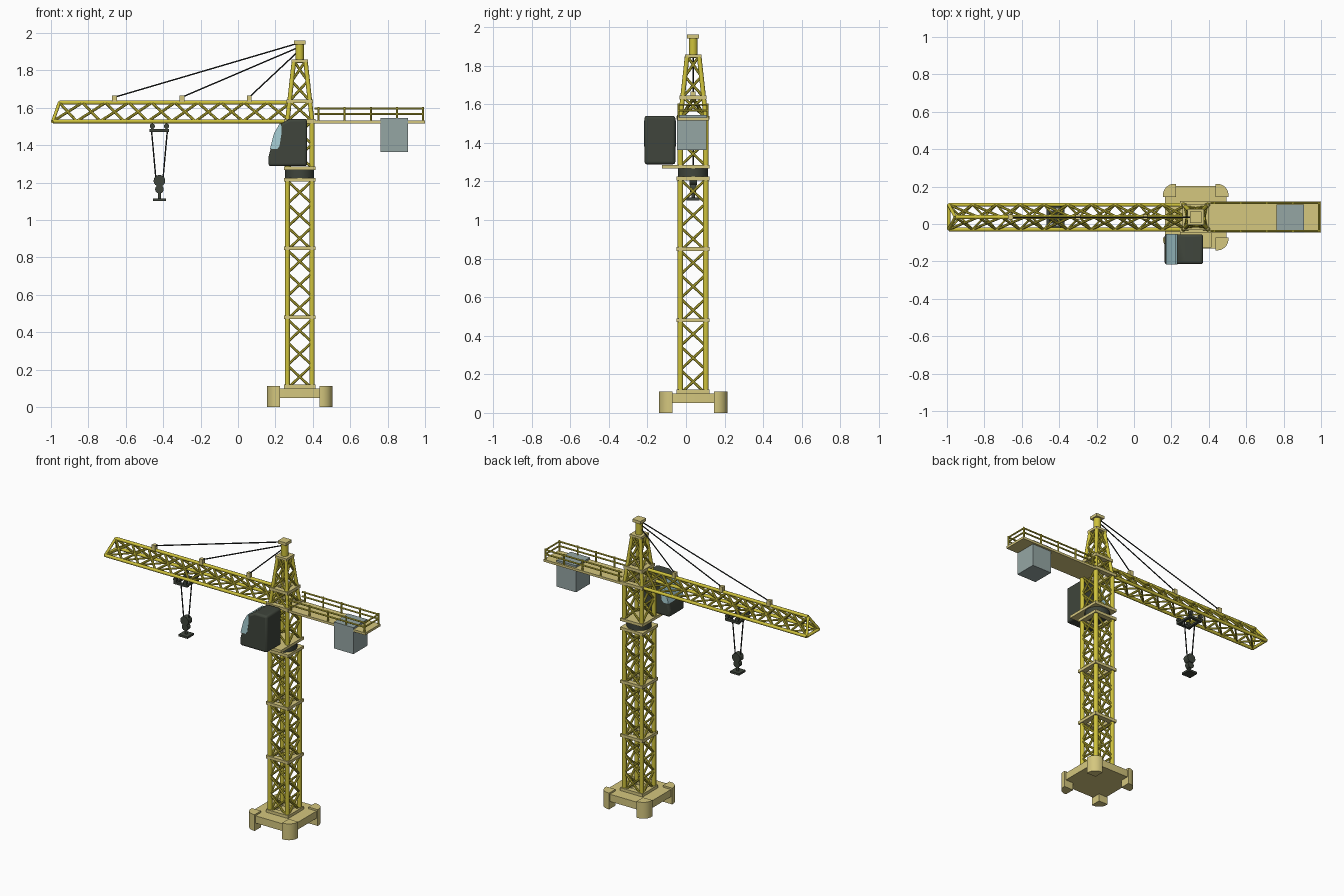
import bpy, bmesh, math
from mathutils import Vector as V

if "Cube" in bpy.data.objects:
    bpy.data.objects.remove(bpy.data.objects["Cube"])

CX, CY = 0.33, 0.037          # tower axis


def mat(name, r, g, b):
    m = bpy.data.materials.new(name)
    m.diffuse_color = (r, g, b, 1)
    m.use_nodes = True
    m.node_tree.nodes["Principled BSDF"].inputs["Base Color"].default_value = m.diffuse_color
    return m


YELLOW = mat("yellow_steel", 0.62, 0.54, 0.045)
TAN = mat("pale_yellow", 0.66, 0.57, 0.21)
DARK = mat("dark_green_grey", 0.05, 0.06, 0.045)
BLACK = mat("cable_black", 0.02, 0.023, 0.022)
GREY = mat("blue_grey", 0.30, 0.38, 0.37)
GLASS = mat("window_glass", 0.40, 0.64, 0.68)


def finish(bm, name, m, bevel=0):
    bmesh.ops.recalc_face_normals(bm, faces=bm.faces)
    me = bpy.data.meshes.new(name)
    bm.to_mesh(me)
    bm.free()
    me.materials.append(m)
    ob = bpy.data.objects.new(name, me)
    bpy.context.collection.objects.link(ob)
    if bevel:
        mod = ob.modifiers.new("bevel", 'BEVEL')
        mod.width, mod.segments = bevel, 3
    bpy.ops.object.select_all(action='DESELECT')
    ob.select_set(True)
    bpy.context.view_layer.objects.active = ob
    bpy.ops.object.shade_smooth_by_angle(angle=0.7)
    return ob


def prism(bm, pts, ext):
    a = [bm.verts.new(p) for p in pts]
    b = [bm.verts.new(V(p) + V(ext)) for p in pts]
    bm.faces.new(a)
    bm.faces.new(b[::-1])
    for i in range(len(a)):
        j = (i + 1) % len(a)
        bm.faces.new((a[i], a[j], b[j], b[i]))


def box(bm, x0, x1, y0, y1, z0, z1):
    prism(bm, [(x0, y0, z0), (x1, y0, z0), (x1, y1, z0), (x0, y1, z0)], (0, 0, z1 - z0))


def rod(bm, a, b, r, n=10):
    a, b = V(a), V(b)
    q = (b - a).to_track_quat('Z', 'Y')
    ring = [a + q @ V((r * math.cos(t), r * math.sin(t), 0))
            for t in (math.tau * (i + .5) / n for i in range(n))]
    prism(bm, ring, b - a)


def lattice(bm, a0, a1, b0, b1, n, r=0.0075):
    """Row of n crosses between line a0-a1 and line b0-b1."""
    a0, a1, b0, b1 = map(V, (a0, a1, b0, b1))
    for i in range(n):
        s, t = i / n, (i + 1) / n
        rod(bm, a0.lerp(a1, s), b0.lerp(b1, t), r, 8)
        rod(bm, b0.lerp(b1, s), a0.lerp(a1, t), r, 8)


def mast(bm, z0, z1, h0, h1, n, leg):
    """Four corner legs with crossed bracing on every side."""
    c = [(-1, -1), (1, -1), (1, 1), (-1, 1)]
    lo = [(CX + h0 * x, CY + h0 * y, z0) for x, y in c]
    hi = [(CX + h1 * x, CY + h1 * y, z1) for x, y in c]
    for i in range(4):
        j = (i + 1) % 4
        rod(bm, lo[i], hi[i], leg, 12)
        lattice(bm, lo[i], hi[i], lo[j], hi[j], n)


def collar(bm, z, h, w=0.035, t=0.02):
    """Square frame around the mast."""
    for s in (-1, 1):
        xs = sorted((CX + s * h, CX + s * (h - w)))
        ys = sorted((CY + s * h, CY + s * (h - w)))
        box(bm, *xs, CY - h, CY + h, z - t / 2, z + t / 2)
        box(bm, CX - h + w, CX + h - w, *ys, z - t / 2, z + t / 2)


# base plate and four rounded feet
bm = bmesh.new()
box(bm, CX - .165, CX + .165, CY - .167, CY + .167, 0.05, 0.10)
bmesh.ops.bevel(bm, geom=[e for e in bm.edges if abs(e.verts[0].co.z - e.verts[1].co.z) > .01],
                offset=0.05, segments=6, affect='EDGES', profile=0.5)
finish(bm, "base_plate", TAN)
bm = bmesh.new()
for sx in (-1, 1):
    for sy in (-1, 1):
        arc = [(.115 + .06 * math.cos(t), .118 + .06 * math.sin(t))
               for t in (math.pi / 2 * i / 8 for i in range(9))]
        prof = [(.105, .108), (.175, .108)] + arc + [(.105, .178)]
        prism(bm, [(CX + sx * x, CY + sy * y, 0) for x, y in prof], (0, 0, 0.112))
finish(bm, "base_feet", TAN)

# tower mast in three sections, slewing mast and tapered head
bm = bmesh.new()
for i in range(3):
    mast(bm, 0.10 + i * .37, 0.10 + (i + 1) * .37, .066, .066, 3, .0145)
finish(bm, "tower_mast", YELLOW)
bm = bmesh.new()
mast(bm, 1.28, 1.53, .066, .066, 2, .0145)
finish(bm, "slewing_mast", YELLOW)
bm = bmesh.new()
mast(bm, 1.53, 1.85, .066, .031, 3, .012)
rod(bm, (CX, CY, 1.84), (CX, CY, 1.945), .023, 16)
finish(bm, "tower_head", YELLOW)

# collars between sections, with head cap
bm = bmesh.new()
for z, h in ((.11, .085), (.48, .085), (.85, .085), (1.215, .085),
             (1.53, .085), (1.635, .07)):
    collar(bm, z, h)
box(bm, CX - .043, CX + .043, CY - .043, CY + .043, 1.842, 1.858)
box(bm, CX - .031, CX + .031, CY - .031, CY + .031, 1.94, 1.96)
finish(bm, "collars", TAN)

# turntable and cab support plate
bm = bmesh.new()
rod(bm, (CX, CY, 1.22), (CX, CY, 1.27), .078, 32)
finish(bm, "turntable", DARK)
bm = bmesh.new()
box(bm, CX - .085, CX + .085, -.125, CY + .085, 1.267, 1.286)
finish(bm, "cab_support", TAN)

# cab with wrap-around window
bm = bmesh.new()
prism(bm, [(x, -.215, z) for x, z in ((.163, 1.288), (.37, 1.288), (.37, 1.54), (.275, 1.54),
      (.227, 1.515), (.195, 1.46), (.163, 1.337))], (0, .16, 0))
finish(bm, "cab", DARK, .014)
bm = bmesh.new()
prism(bm, [(x, -.217, z) for x, z in ((.171, 1.38), (.192, 1.462), (.223, 1.516), (.231, 1.516),
      (.232, 1.46), (.222, 1.395), (.21, 1.38))], (0, .164, 0))
finish(bm, "cab_window", GLASS)

# triangular jib
bm = bmesh.new()
ZB, ZT, W = 1.528, 1.628, .066
apex0, apex1 = (-.955, CY, ZT), (CX - .05, CY, ZT)
bot = [((-.99, CY + s * W, ZB), (CX - .05, CY + s * W, ZB)) for s in (-1, 1)]
rod(bm, apex0, apex1, .011)
for a, b in bot:
    rod(bm, a, b, .011)
    rod(bm, a, apex0, .009)
    lattice(bm, a, b, apex0, apex1, 10)
lattice(bm, *bot[0], *bot[1], 10, .006)
rod(bm, bot[0][0], bot[1][0], .01)
finish(bm, "jib", YELLOW)

# cable anchors and tie cables
anchors = bmesh.new()
ties = bmesh.new()
for x, z in ((-.66, 1.945), (-.30, 1.922), (.06, 1.90)):
    box(anchors, x - .013, x + .013, CY - .013, CY + .013, 1.63, 1.665)
    rod(ties, (x, CY, 1.657), (CX - .01, CY, z), .004, 8)
finish(anchors, "cable_anchors", TAN)
finish(ties, "tie_cables", BLACK)

# counter jib deck, railings and counterweight
Y0, Y1 = CY - .082, CY + .082
bm = bmesh.new()
box(bm, CX + .04, 1.0, Y0, Y1, 1.516, 1.532)
finish(bm, "counter_jib_deck", TAN)
bm = bmesh.new()
for y in (Y0 + .007, Y1 - .007):
    for i in range(5):
        x = .43 + i * .14
        rod(bm, (x, y, 1.53), (x, y, 1.604), .006, 8)
    for z in (1.567, 1.597):
        rod(bm, (.41, y, z), (.993, y, z), .0055, 8)
for z in (1.567, 1.597):
    rod(bm, (.99, Y0 + .007, z), (.99, Y1 - .007, z), .0055, 8)
finish(bm, "railings", YELLOW)
bm = bmesh.new()
box(bm, .763, .91, Y0 - .001, CY + .068, 1.363, 1.545)
finish(bm, "counterweight", GREY)

# trolley frame with wheels
TX = -.42
bm = bmesh.new()
for s in (-1, 1):
    box(bm, TX - .052, TX + .052, CY + s * .055 - .009, CY + s * .055 + .009, 1.47, 1.486)
    box(bm, TX + s * .04 - .009, TX + s * .04 + .009, CY - .06, CY + .06, 1.471, 1.485)
    for t in (-1, 1):
        x, y = TX + s * .038, CY + t * .06
        rod(bm, (x, y - .008, 1.502), (x, y + .008, 1.502), .014, 12)
        box(bm, x - .006, x + .006, y - .006, y + .006, 1.48, 1.51)
finish(bm, "trolley", DARK)

# hoist cables and hook block
bm = bmesh.new()
for s in (-1, 1):
    rod(bm, (TX + s * .042, CY, 1.475), (TX + s * .018, CY, 1.21), .004, 8)
finish(bm, "hoist_cables", BLACK)
bm = bmesh.new()
rod(bm, (TX, CY - .02, 1.21), (TX, CY + .02, 1.21), .031, 20)
rod(bm, (TX, CY - .015, 1.165), (TX, CY + .015, 1.165), .023, 16)
rod(bm, (TX, CY, 1.20), (TX, CY, 1.11), .009)
box(bm, TX - .034, TX + .034, CY - .034, CY + .034, 1.102, 1.116)
finish(bm, "hook_block", DARK)
